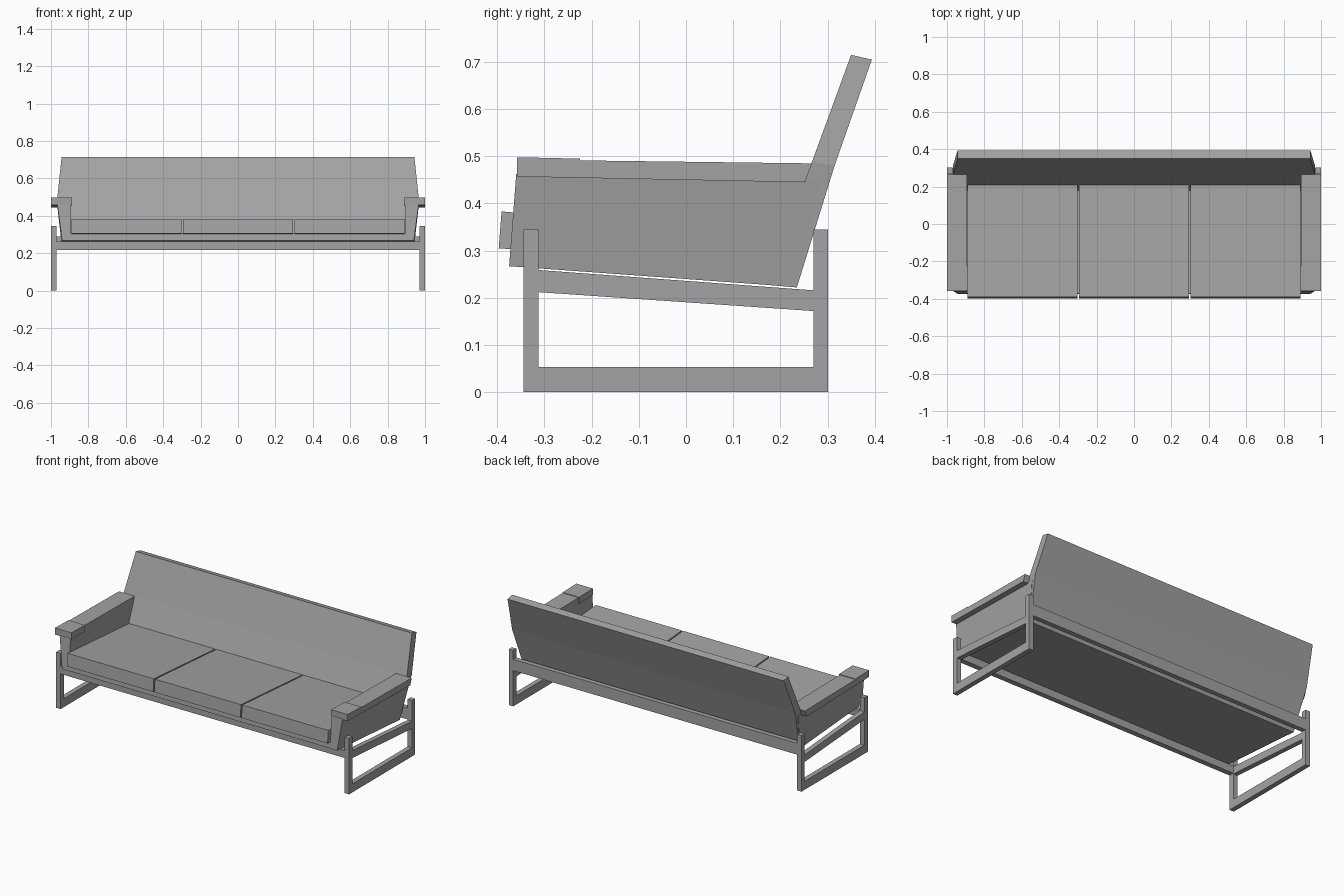
import bpy
import bmesh

cube = bpy.data.objects.get("Cube")
if cube:
    bpy.data.objects.remove(cube, do_unlink=True)

grey = bpy.data.materials.new("plain_grey")
grey.use_nodes = True
GREY = (0.37, 0.37, 0.37, 1)
grey.diffuse_color = GREY
grey.node_tree.nodes["Principled BSDF"].inputs["Base Color"].default_value = GREY


def loft(name, rings):
    """Closed solid through a stack of rings with equal point counts."""
    bm = bmesh.new()
    loops = [[bm.verts.new(p) for p in ring] for ring in rings]
    n = len(rings[0])
    for low, high in zip(loops, loops[1:]):
        for i in range(n):
            j = (i + 1) % n
            bm.faces.new((low[i], low[j], high[j], high[i]))
    bm.faces.new(loops[0])
    bm.faces.new(loops[-1])
    bmesh.ops.recalc_face_normals(bm, faces=bm.faces)
    mesh = bpy.data.meshes.new(name)
    bm.to_mesh(mesh)
    bm.free()
    mesh.materials.append(grey)
    obj = bpy.data.objects.new(name, mesh)
    bpy.context.collection.objects.link(obj)
    return obj


def prism(name, x0, x1, profile):
    """Side profile of (y, z) points carried from x0 to x1."""
    return loft(name, [[(x, y, z) for y, z in profile] for x in (x0, x1)])


def bar(name, x0, x1, y0, y1, z0, z1):
    return prism(name, x0, x1, [(y0, z0), (y1, z0), (y1, z1), (y0, z1)])


def level(half_width, front, back):
    """Four-sided ring between a front and a back (y, z) point."""
    w = half_width
    return [(-w, *front), (w, *front), (w, *back), (-w, *back)]


# Sled legs, armrests and side panels
for side, s in (("left", 1), ("right", -1)):
    inner, outer = s * 0.97, s * 1.0
    bar(f"{side}_front_leg", inner, outer, -0.345, -0.313, 0, 0.345)
    bar(f"{side}_back_leg", inner, outer, 0.27, 0.301, 0, 0.345)
    bar(f"{side}_floor_bar", inner, outer, -0.313, 0.27, 0, 0.053)
    prism(f"{side}_sloped_bar", inner, outer,
          [(-0.313, 0.212), (0.27, 0.172), (0.27, 0.216), (-0.313, 0.259)])

    loft(f"{side}_side_panel", [
        [(s * 0.892, -0.375, 0.267), (s * 0.94, -0.375, 0.267),
         (s * 0.94, 0.233, 0.223), (s * 0.892, 0.233, 0.223)],
        [(s * 0.892, -0.36, 0.462), (s * 0.966, -0.36, 0.462),
         (s * 0.966, 0.285, 0.45), (s * 0.892, 0.285, 0.45)]])
    prism(f"{side}_armrest", s * 0.892, outer,
          [(-0.357, 0.457), (0.252, 0.445), (0.267, 0.485), (-0.357, 0.493)])
    prism(f"{side}_armrest_cap", s * 0.887, outer,
          [(-0.358, 0.457), (-0.225, 0.455), (-0.225, 0.495), (-0.358, 0.498)])

# Long rails joining the legs
bar("front_rail", -0.97, 0.97, -0.345, -0.313, 0.217, 0.263)
bar("back_rail", -0.97, 0.97, 0.27, 0.3, 0.22, 0.29)

# Seat base and reclined, faceted backrest
prism("seat_base", -0.892, 0.892,
      [(-0.375, 0.267), (0.233, 0.223), (0.233, 0.262), (-0.372, 0.307)])
loft("backrest", [
    level(0.94, (0.165, 0.228), (0.235, 0.222)),
    level(0.967, (0.267, 0.488), (0.315, 0.48)),
    level(0.943, (0.35, 0.715), (0.394, 0.705))])

# Three loose seat cushions
for i, name in enumerate(("right", "middle", "left")):
    centre = (i - 1) * 0.596
    prism(f"{name}_cushion", centre - 0.294, centre + 0.294,
          [(-0.397, 0.305), (0.2, 0.261), (0.215, 0.338), (-0.391, 0.383)])
